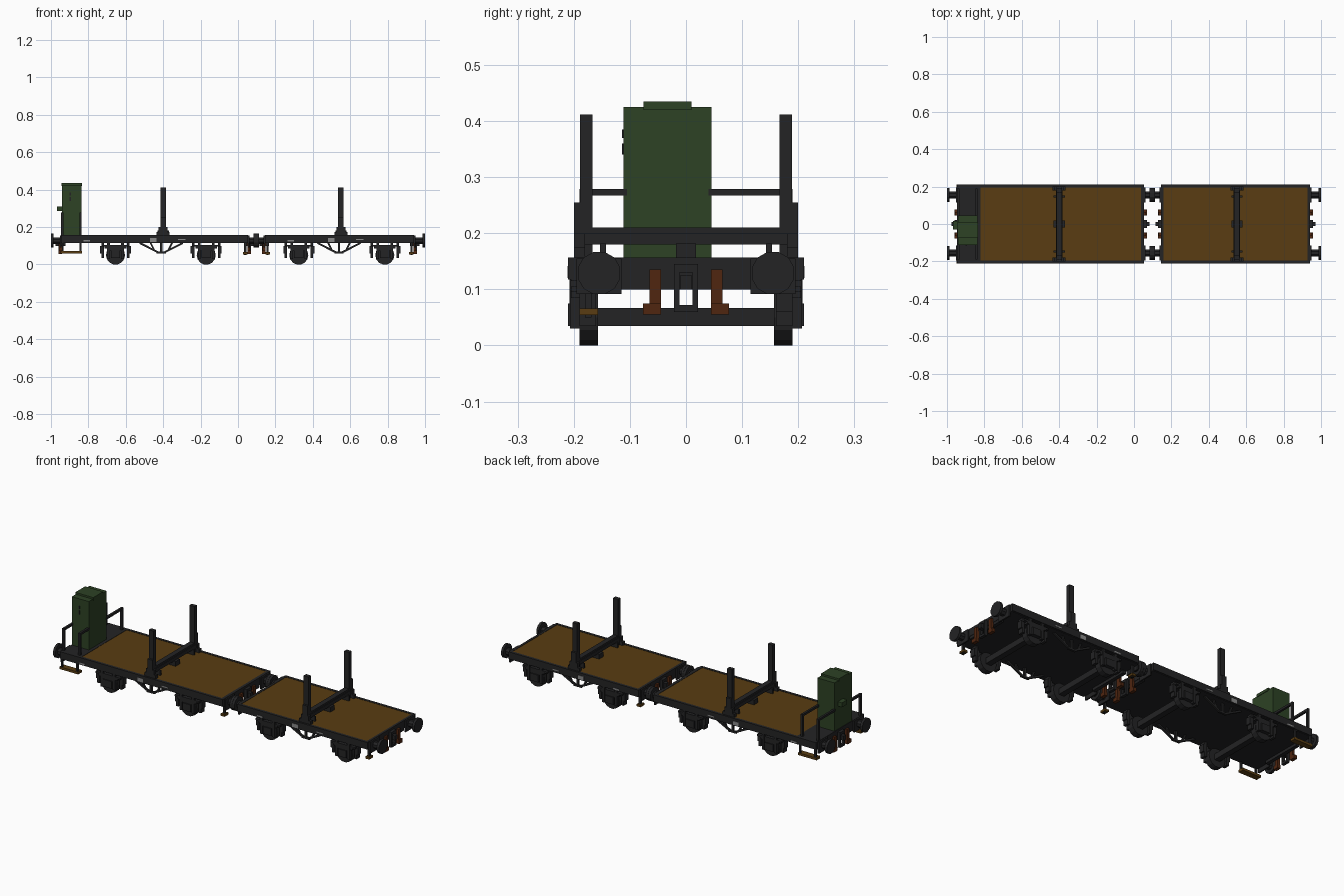
import bpy, bmesh, math
from mathutils import Matrix, Vector

old = bpy.data.objects.get("Cube")
if old:
    bpy.data.objects.remove(old, do_unlink=True)


def material(name, rgb):
    m = bpy.data.materials.new(name)
    m.use_nodes = True
    m.diffuse_color = (*rgb, 1)
    bsdf = next(n for n in m.node_tree.nodes if n.type == 'BSDF_PRINCIPLED')
    bsdf.inputs["Base Color"].default_value = (*rgb, 1)
    bsdf.inputs["Roughness"].default_value = 0.9
    return m


IRON = material("dark_iron", (0.017, 0.017, 0.018))
WOOD = material("brown_wood", (0.10, 0.046, 0.006))
GREEN = material("dark_green", (0.026, 0.054, 0.018))
RUST = material("rust_brown", (0.08, 0.019, 0.005))
GREY = material("pale_grey", (0.25, 0.25, 0.25))


class Part:
    """Collects boxes, bars and discs into one named object."""

    def __init__(self, name, mat):
        self.name, self.mat, self.bm = name, mat, bmesh.new()

    def box(self, x0, x1, y0, y1, z0, z1):
        size = Matrix.Diagonal((abs(x1 - x0), abs(y1 - y0), abs(z1 - z0), 1))
        mid = Matrix.Translation(((x0 + x1) / 2, (y0 + y1) / 2, (z0 + z1) / 2))
        bmesh.ops.create_cube(self.bm, size=1, matrix=mid @ size)

    def bar(self, a, b, t):
        a, b = Vector(a), Vector(b)
        rot = (b - a).to_track_quat('Z', 'Y').to_matrix().to_4x4()
        size = Matrix.Diagonal((t, t, (b - a).length, 1))
        bmesh.ops.create_cube(self.bm, size=1, matrix=Matrix.Translation((a + b) / 2) @ rot @ size)

    def disc(self, centre, axis, r, depth, n):
        turn = Matrix.Rotation(math.pi / 2, 4, 'Y' if axis == 'X' else 'X')
        spin = Matrix.Rotation(math.pi / n, 4, 'Z')
        bmesh.ops.create_cone(self.bm, cap_ends=True, segments=n, radius1=r, radius2=r, depth=depth,
                              matrix=Matrix.Translation(centre) @ turn @ spin)

    def done(self):
        me = bpy.data.meshes.new(self.name)
        self.bm.to_mesh(me)
        self.bm.free()
        me.materials.append(self.mat)
        bpy.context.collection.objects.link(bpy.data.objects.new(self.name, me))


def underframe(tag, x0, x1, w0, w1):
    # Floor slab with a raised rim and inset planking
    p = Part(tag + "_floor_frame", IRON)
    p.box(x0, x1, -.205, .205, .115, .151)
    for s in (-1, 1):
        p.box(x0, x1, s * .195, s * .21, .118, .157)
    p.box(x0, w0, -.195, .195, .118, .157)
    p.box(w1, x1, -.195, .195, .118, .157)
    for x in (x0 + .012, x1 - .012):
        p.box(x - .01, x + .01, -.115, .115, .10, .12)
    p.done()
    p = Part(tag + "_plank_floor", WOOD)
    p.box(w0, w1, -.195, .195, .15, .1555)
    p.done()


def wheelset(tag, x):
    p = Part(tag, IRON)
    p.box(x - .016, x + .016, -.165, .165, .035, .067)
    for s in (-1, 1):
        p.disc((x, s * .173, .05), 'Y', .051, .033, 14)
        # axle box, leaf spring and its hangers
        p.box(x - .025, x + .025, s * .185, s * .21, .035, .075)
        for k in range(4):
            h = .075 - .017 * k
            z = .105 - .010 * k
            p.box(x - h, x + h, s * .185, s * .205, z - .01, z)
        for d in (-1, 1):
            p.box(x + d * .03, x + d * .045, s * .187, s * .207, .03, .12)
            # brake shoes
            p.box(x + d * .062, x + d * .076, s * .16, s * .19, .035, .12)
            p.box(x + d * .074, x + d * .083, s * .16, s * .19, .06, .10)
    p.done()


def end_gear(tag, x, d, length, step):
    # Buffers
    p = Part(tag + "_buffers", IRON)
    for s in (-1, 1):
        y = s * .155
        p.box(x, x + d * .008, y - .04, y + .04, .092, .155)
        p.disc((x + d * length * .45, y, .127), 'X', .02, length * .9, 8)
        p.disc((x + d * (length - .007), y, .129), 'X', .039, .014, 12)
    p.done()
    # Open coupling link and hook
    p = Part(tag + "_coupling", IRON)
    a, b = x, x + d * .016
    for s in (-1, 1):
        p.box(a, b, s * .012, s * .021, .06, .145)
    p.box(a, b, -.02, .02, .13, .145)
    p.box(a, b, -.02, .02, .06, .072)
    p.box(a, x + d * .03, -.011, .011, .10, .125)
    p.done()
    # Brake hoses
    p = Part(tag + "_brake_hoses", RUST)
    for s in (-1, 1):
        p.box(x - d * .003, x + d * .012, s * .045, s * .065, .07, .135)
        p.box(x - d * .003, x + d * .016, s * .045, s * .077, .055, .075)
    p.done()
    # Small shunter step on one corner
    if step:
        p = Part(tag + "_step_hanger", IRON)
        p.box(x - d * .02, x - d * .008, step * .168, step * .18, .05, .12)
        p.done()
        p = Part(tag + "_corner_step", WOOD)
        p.box(x - d * .026, x - d * .002, step * .157, step * .19, .054, .066)
        p.done()


def stakes(tag, x):
    # Bolster beam on feet, with a tall stake at each end
    p = Part(tag + "_bolster", IRON)
    p.box(x - .018, x + .018, -.19, .19, .18, .20)
    p.box(x - .014, x + .014, -.168, .168, .20, .21)
    p.box(x - .03, x + .03, -.018, .018, .155, .182)
    for s in (-1, 1):
        p.box(x - .03, x + .03, s * .143, s * .153, .155, .182)
    p.done()
    p = Part(tag + "_stakes", IRON)
    for s in (-1, 1):
        p.box(x - .015, x + .015, s * .167, s * .189, .155, .412)
        p.box(x - .015, x + .015, s * .187, s * .20, .155, .255)
        p.box(x - .024, x + .024, s * .18, s * .20, .155, .20)
        p.box(x - .035, x + .035, s * .18, s * .20, .155, .175)
    p.done()


def truss(tag, x):
    # Shallow V of rods below the sill
    p = Part(tag + "_truss", IRON)
    for s in (-1, 1):
        y = s * .175
        for d in (-1, 1):
            p.bar((x + d * .115, y, .115), (x + d * .015, y, .064), .010)
            p.bar((x + d * .06, y, .12), (x + d * .04, y, .08), .009)
        p.box(x - .025, x + .025, y - .006, y + .006, .059, .069)
        p.box(x - .006, x + .006, y - .005, y + .005, .06, .12)
    p.done()


def markings(tag, spans):
    # Pale panels on both side sills
    p = Part(tag + "_side_panels", GREY)
    for x0, x1, z0, z1 in spans:
        for s in (-1, 1):
            p.box(x0, x1, s * .208, s * .2115, z0, z1)
    p.done()


# Two wagons: name, ends, planking, axles, stake position
wagons = [("long_wagon", -.945, .053, -.82, .037, (-.655, -.17), -.40),
          ("short_wagon", .144, .941, .158, .928, (.325, .785), .55)]
for tag, x0, x1, w0, w1, axles, sx in wagons:
    underframe(tag, x0, x1, w0, w1)
    for i, ax in enumerate(axles):
        wheelset(f"{tag}_wheelset_{i + 1}", ax)
    stakes(tag, sx)
    truss(tag, sx - .01)
    first = tag == "long_wagon"
    end_gear(tag + "_right_end", x0, -1, .055 if first else .045, 0 if first else 1)
    end_gear(tag + "_left_end", x1, 1, .045 if first else .059, -1)
    markings(tag, [(sx - .07, sx - .035, .120, .142), (x0 + .12, x0 + .155, .122, .13),
                   (sx + .08, sx + .12, .13, .136)])

# Equipment cabinet on the end platform
p = Part("cabinet", GREEN)
p.box(-.942, -.838, -.111, .045, .155, .425)
p.box(-.945, -.835, -.076, .010, .42, .435)
p.box(-.968, -.94, -.03, .015, .285, .31)
p.done()
p = Part("cabinet_handles", IRON)
p.box(-.90, -.893, -.114, -.110, .34, .36)
p.box(-.90, -.893, -.114, -.110, .37, .385)
p.done()

# Platform handrails either side of the cabinet
p = Part("platform_handrails", IRON)
for x in (-.94, -.842):
    for s, inner in ((-1, -.105), (1, .04)):
        p.box(x - .006, x + .006, s * .178, s * .19, .155, .279)
        p.box(x - .006, x + .006, inner, s * .18, .267, .279)
p.done()

# Boarding steps below the platform
hang = Part("boarding_step_hangers", IRON)
tread = Part("boarding_steps", WOOD)
for s in (-1, 1):
    for x in (-.937, -.843):
        hang.box(x - .005, x + .005, s * .198, s * .208, .062, .12)
    tread.box(-.948, -.834, s * .178, s * .21, .06, .073)
hang.done()
tread.done()
